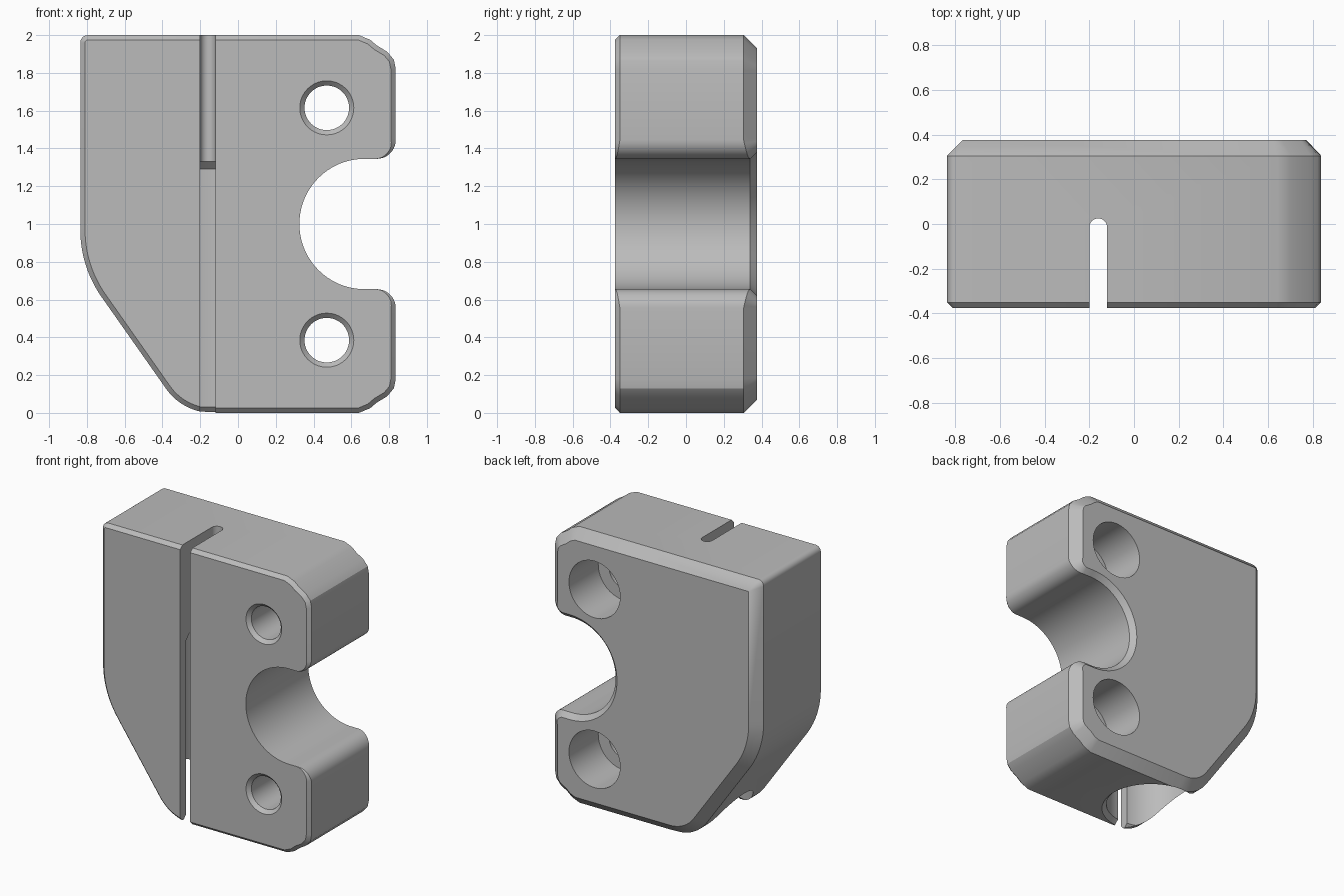
import bpy, bmesh
from math import sin, cos, radians, pi
from mathutils import Vector, Matrix

cube = bpy.data.objects.get("Cube")
if cube:
    bpy.data.objects.remove(cube, do_unlink=True)

grey = bpy.data.materials.new("plain grey")
grey.use_nodes = True
grey.diffuse_color = (0.5, 0.5, 0.5, 1)
grey.node_tree.nodes["Principled BSDF"].inputs["Base Color"].default_value = (0.5, 0.5, 0.5, 1)


def make_object(name, bm):
    bmesh.ops.remove_doubles(bm, verts=bm.verts, dist=0.0005)
    bmesh.ops.recalc_face_normals(bm, faces=bm.faces)
    mesh = bpy.data.meshes.new(name)
    bm.to_mesh(mesh)
    bm.free()
    mesh.materials.append(grey)
    obj = bpy.data.objects.new(name, mesh)
    bpy.context.collection.objects.link(obj)
    return obj


def arc(cx, cz, r, start, end, n):
    angles = [radians(start + (end - start) * i / n) for i in range(n + 1)]
    return [Vector((cx + r * cos(a), cz + r * sin(a))) for a in angles]


def loft(name, rings):
    """Join equal-length rings of 3D points into a closed solid."""
    bm = bmesh.new()
    loops = [[bm.verts.new(p) for p in ring] for ring in rings]
    n = len(loops[0])
    for a, b in zip(loops, loops[1:]):
        for i in range(n):
            j = (i + 1) % n
            bm.faces.new((a[i], a[j], b[j], b[i]))
    bm.faces.new(loops[0])
    bm.faces.new(loops[-1])
    return make_object(name, bm)


def lathe(name, profile, centre, along_y=False, n=64):
    """Solid of revolution from (radius, height) pairs."""
    turn = Matrix.Rotation(-pi / 2, 3, 'X') if along_y else Matrix.Identity(3)
    rings = [[turn @ Vector((r * cos(2 * pi * i / n), r * sin(2 * pi * i / n), h)) + Vector(centre)
              for i in range(n)] for r, h in profile]
    return loft(name, rings)


# Outline of the block, counter-clockwise, with the round clamp notch
FRONT, BACK, NOTCH = 0.025, 0.07, 0.035
corner = [Vector(p) for p in ((0.835, 1.82), (0.825, 1.87), (0.79, 1.912),
                              (0.735, 1.945), (0.7, 1.975), (0.64, 2.0))]
outline = []          # (point, front chamfer, back chamfer)


def add(points, front=FRONT, back=BACK):
    outline.extend((p, front, back) for p in points)


def add_fillet(points):
    """Chamfer fades from full size to the notch size along the points."""
    for i, p in enumerate(points):
        t = i / (len(points) - 1)
        outline.append((p, FRONT * (1 - t), BACK + (NOTCH - BACK) * t))


tip = arc(0.735, 1.445, 0.1, 0, -90, 10)                       # upper jaw tip
add(corner)
add(arc(-0.795, 1.96, 0.04, 90, 180, 6))                       # top corner
add(arc(-0.215, 0.97, 0.62, 180, 215.3, 14))                   # into the slope
add(arc(-0.135, 0.3, 0.3, 215.3, 270, 14))                     # slope to the base
add([Vector((p.x, 2 - p.y)) for p in reversed(corner)])
add_fillet([Vector((p.x, 2 - p.y)) for p in tip])
add(arc(0.67, 1.0, 0.345, 270, 90, 48), 0, NOTCH)              # notch
outline_tip = len(outline)
add_fillet(tip)
outline[outline_tip:] = reversed(outline[outline_tip:])


def inset(i, width):
    p = outline[i][0]
    before = (p - outline[i - 1][0]).normalized()
    after = (outline[(i + 1) % len(outline)][0] - p).normalized()
    side = (before + after).normalized()
    return p + Vector((-side.y, side.x)) * (width / max(side.dot(after), 0.5))


HALF = 0.375
rings = [[], [], [], []]
for i, (p, f, b) in enumerate(outline):
    q, r = inset(i, f), inset(i, b)
    r = Vector((max(r.x, BACK - 0.835), min(r.y, 2 - BACK)))
    rings[0].append((q.x, -HALF, q.y))
    rings[1].append((p.x, f - HALF, p.y))
    rings[2].append((p.x, HALF - b, p.y))
    rings[3].append((r.x, HALF, r.y))
body = loft("clamp_block", rings)

# Cutters: slot, vertical pocket, counterbored bolt holes
SX, SY = -0.16, -0.015
slot = [Vector((SX + 0.04, -0.6))] + arc(SX, SY, 0.04, 0, 180, 16) + [Vector((SX - 0.04, -0.6))]
cutters = [
    lathe("pocket_cutter", [(0.38, -0.05), (0.3, 0.03), (0.3, 1.29), (0.26, 1.33)], (SX, SY, 0)),
    loft("slot_cutter", [[(p.x, p.y, z) for p in slot] for z in (-0.3, 2.3)]),
]
for z in (0.385, 1.615):
    cutters.append(lathe("bolt_hole_cutter",
                         [(0.168, -0.4), (0.118, -0.35), (0.118, 0.04), (0.205, 0.04), (0.205, 0.5)],
                         (0.47, 0, z), along_y=True))

bpy.context.view_layer.objects.active = body
for cutter in cutters:
    cutter.hide_render = True
    mod = body.modifiers.new("cut", 'BOOLEAN')
    mod.operation = 'DIFFERENCE'
    mod.solver = 'EXACT'
    mod.object = cutter
    bpy.ops.object.modifier_apply(modifier=mod.name)
    bpy.data.objects.remove(cutter, do_unlink=True)

# Smooth curved walls, crisp edges
for obj in bpy.context.selected_objects:
    obj.select_set(False)
body.select_set(True)
bpy.ops.object.shade_smooth_by_angle(angle=radians(25))
